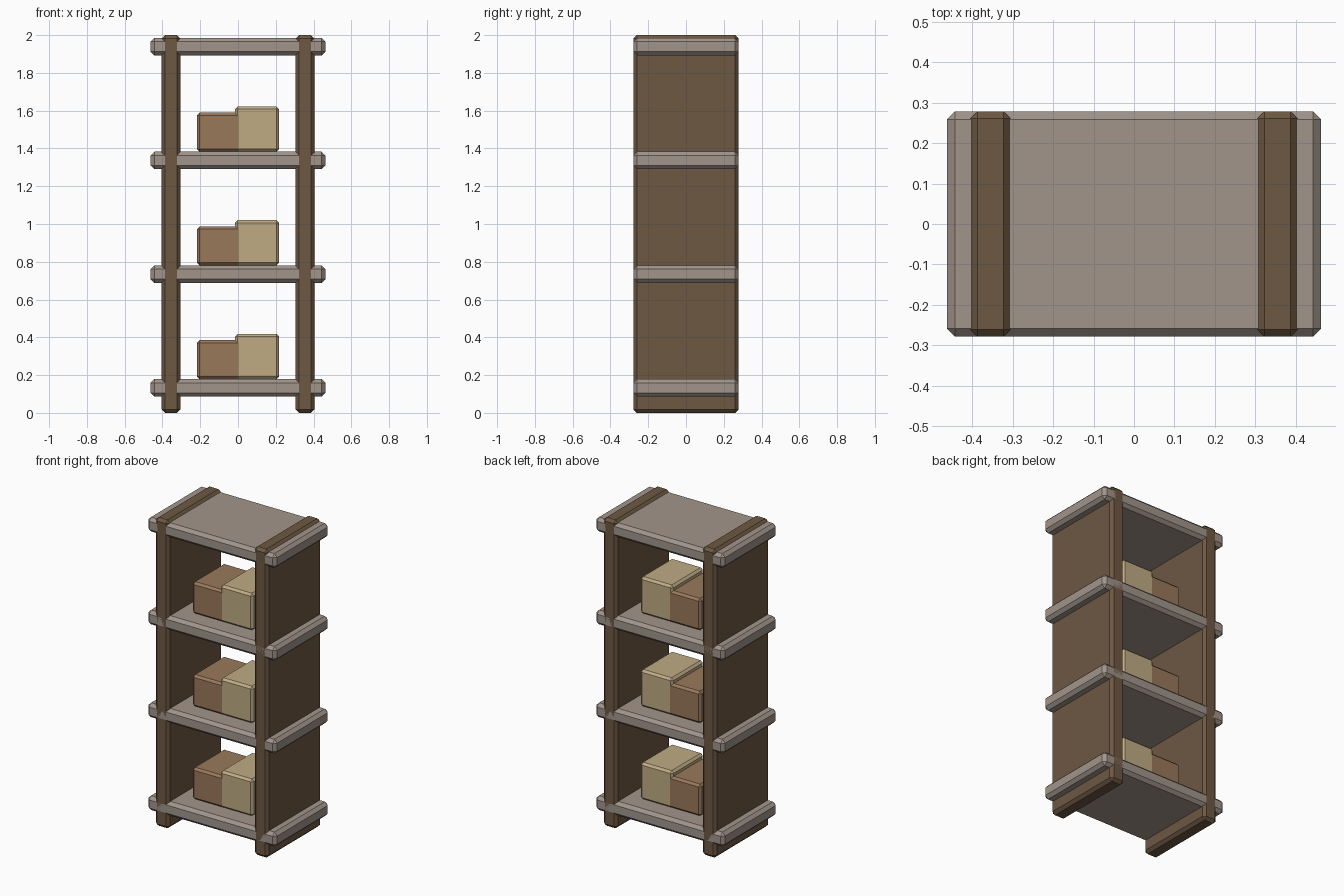
import bpy, bmesh

if "Cube" in bpy.data.objects:
    bpy.data.objects.remove(bpy.data.objects["Cube"])


def material(name, rgb):
    m = bpy.data.materials.new(name)
    m.diffuse_color = (*rgb, 1.0)
    m.use_nodes = True
    m.node_tree.nodes["Principled BSDF"].inputs["Base Color"].default_value = m.diffuse_color
    return m


WOOD = material("dark_wood", (0.155, 0.098, 0.055))
BOARD = material("grey_board", (0.36, 0.30, 0.26))
CARD = material("brown_card", (0.32, 0.19, 0.105))
PALE = material("pale_card", (0.52, 0.41, 0.23))


def block(name, x, z, size, bevel, mat):
    """Chamfered box centred on (x, 0), its underside at height z."""
    bm = bmesh.new()
    bmesh.ops.create_cube(bm, size=1.0)
    bmesh.ops.scale(bm, vec=size, verts=bm.verts)
    bmesh.ops.bevel(bm, geom=bm.edges[:], offset=bevel, segments=1,
                    profile=0.5, affect='EDGES')
    mesh = bpy.data.meshes.new(name)
    bm.to_mesh(mesh)
    bm.free()
    mesh.materials.append(mat)
    obj = bpy.data.objects.new(name, mesh)
    obj.location = (x, 0, z + size[2] / 2)
    bpy.context.collection.objects.link(obj)
    return obj


DEPTH = 0.557
SPACING = 0.602

# Upright side panels
for side, x in (("left", -0.355), ("right", 0.355)):
    block(f"{side}_side_panel", x, 0, (0.1, DEPTH, 2.0), 0.018, WOOD)

# Four shelves, with a pair of overlapping cartons on the lower three
for i in range(4):
    z = 0.086 + i * SPACING
    block(f"shelf_{i + 1}", 0, z, (0.925, DEPTH, 0.093), 0.02, BOARD)
    if i < 3:
        top = z + 0.093
        block(f"low_carton_{i + 1}", -0.101, top, (0.233, 0.325, 0.206), 0.014, CARD)
        block(f"tall_carton_{i + 1}", 0.101, top, (0.233, 0.325, 0.239), 0.014, PALE)
